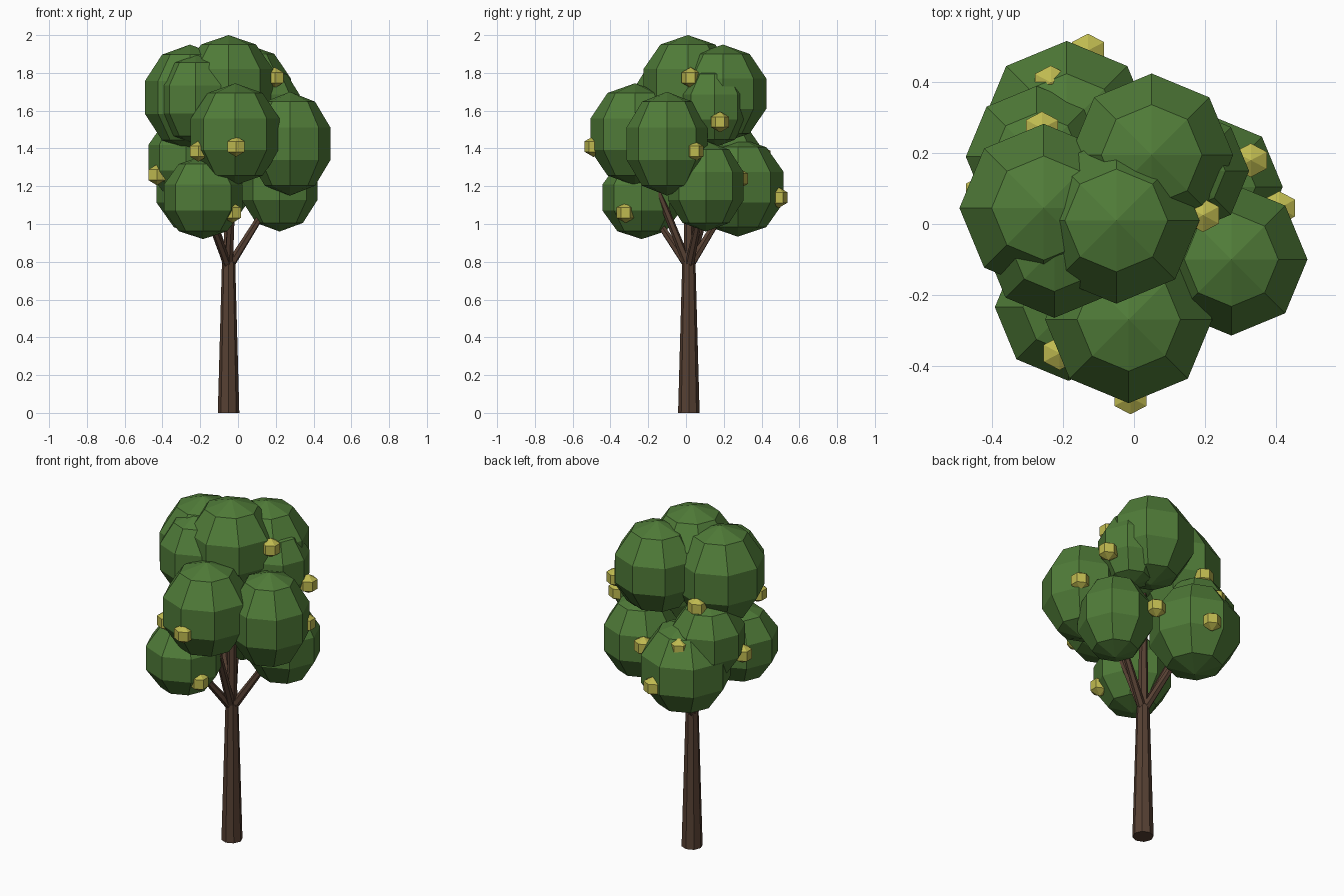
import bpy
from mathutils import Vector


def material(name, rgb):
    m = bpy.data.materials.new(name)
    m.diffuse_color = (*rgb, 1)
    return m


BARK = material("bark", (0.095, 0.052, 0.033))
LEAF = material("leaf", (0.08, 0.2, 0.04))
FRUIT = material("fruit", (0.52, 0.49, 0.08))


def ball(name, centre, size, segments, rings, mat):
    """Flat-faced ellipsoid; size is the half extent in x, y, z."""
    bpy.ops.mesh.primitive_uv_sphere_add(segments=segments, ring_count=rings,
                                         radius=1, location=centre)
    ob = bpy.context.object
    ob.name = name
    ob.scale = size
    ob.data.materials.append(mat)


def limb(name, start, end, r1, r2, sides):
    """Tapered cylinder between two points."""
    a, b = Vector(start), Vector(end)
    bpy.ops.mesh.primitive_cone_add(vertices=sides, radius1=r1, radius2=r2,
                                    depth=(b - a).length, location=(a + b) / 2)
    ob = bpy.context.object
    ob.name = name
    ob.rotation_euler = (b - a).to_track_quat('Z', 'Y').to_euler()
    ob.data.materials.append(BARK)


# Leaf clumps: centre x, y, z, widest half width, half height
clumps = [
    (-0.05, 0.01, 1.74, 0.235, 0.26),    # crown top
    (-0.255, 0.045, 1.67, 0.238, 0.28),  # upper left
    (-0.225, -0.07, 1.66, 0.195, 0.24),  # upper left front
    (0.05, 0.195, 1.69, 0.23, 0.26),     # upper back
    (0.15, 0.15, 1.62, 0.175, 0.215),    # upper right
    (-0.015, -0.27, 1.475, 0.236, 0.27),  # front
    (0.275, -0.1, 1.425, 0.215, 0.275),  # right
    (-0.275, 0.19, 1.35, 0.2, 0.22),     # left
    (-0.185, -0.235, 1.14, 0.208, 0.22),  # lower front
    (0.22, 0.105, 1.2, 0.2, 0.24),       # lower right
    (-0.19, 0.275, 1.195, 0.242, 0.262),  # lower back
]
for i, (x, y, z, r, h) in enumerate(clumps):
    w = r / 0.951  # widest ring of a five-ring ball
    ball(f"leaf_clump_{i}", (x, y, z), (w, w, h), 8, 5, LEAF)

# Fruit on the clump surfaces
fruits = [
    (-0.01, -0.49, 1.41), (-0.43, 0.09, 1.26), (-0.21, -0.365, 1.385),
    (-0.03, -0.32, 1.06), (0.41, 0.045, 1.385), (0.195, 0.025, 1.775),
    (0.33, 0.18, 1.54), (0.08, 0.28, 1.24), (-0.13, 0.49, 1.14),
    (-0.235, 0.4, 1.36), (-0.26, 0.27, 1.56),
]
for i, p in enumerate(fruits):
    ball(f"fruit_{i}", p, (0.06, 0.055, 0.055), 6, 3, FRUIT)

# Trunk and branches
fork = (-0.05, 0.015, 0.77)
limb("trunk", (-0.05, 0.015, 0), (-0.05, 0.015, 0.8), 0.057, 0.035, 8)
limb("leader", fork, (-0.05, 0.02, 1.6), 0.03, 0.015, 6)
for i in (5, 7, 8, 9, 10):
    limb(f"branch_{i}", fork, clumps[i][:3], 0.024, 0.014, 6)
